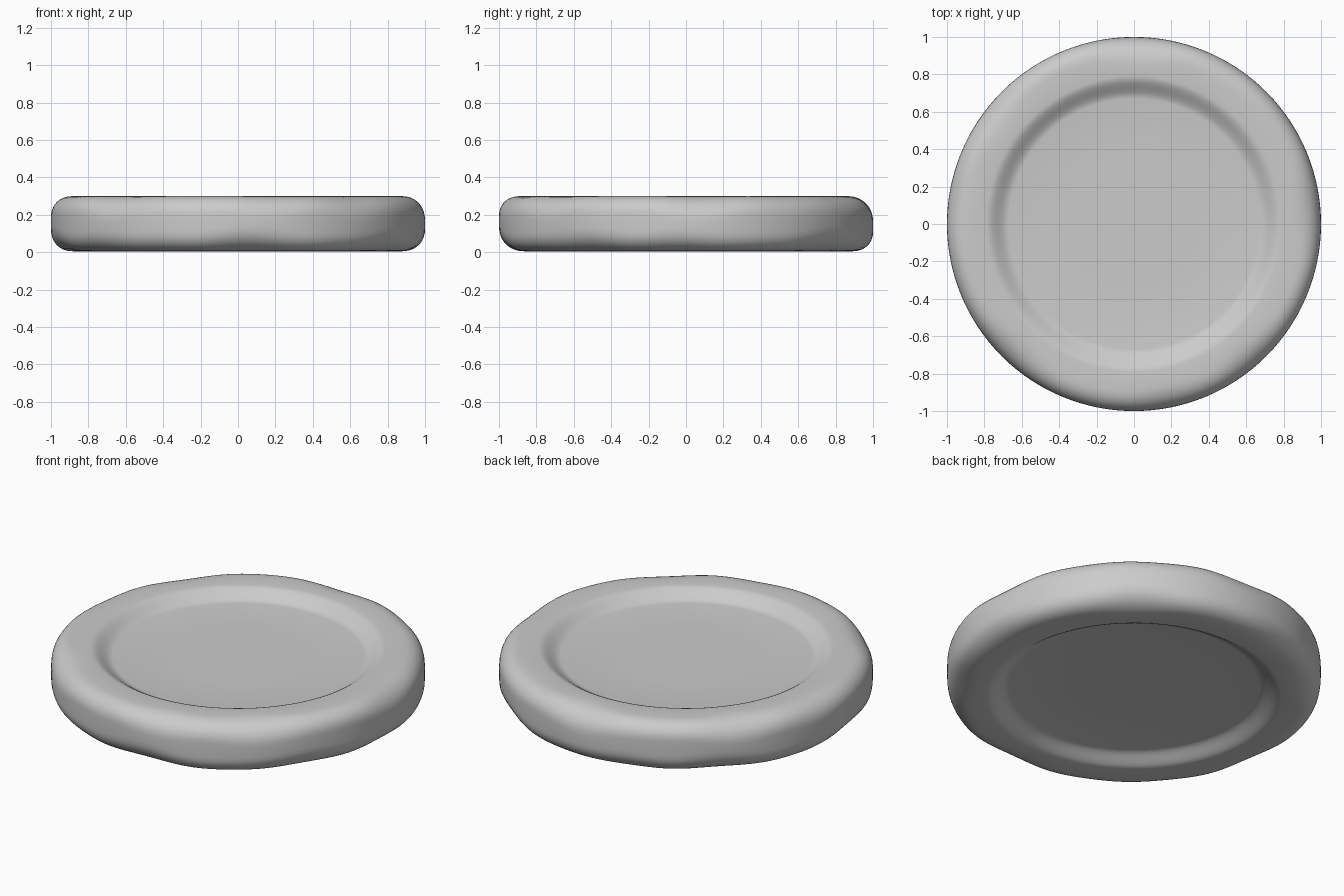
import bpy, bmesh
from math import sin, cos, pi, tau

if "Cube" in bpy.data.objects:
    bpy.data.objects.remove(bpy.data.objects["Cube"])

HEIGHT, DEPTH, SEGS = 0.295, 0.055, 128
MID = HEIGHT / 2 + 0.005


def wobble(a, phase):
    # uneven, hand-worn variation around the rim
    return (0.45 * sin(5 * a + phase) + 0.35 * sin(8 * a + 2.1 * phase)
            + 0.2 * sin(13 * a + 0.7 * phase))


def half_profile(a, phase):
    # dished floor, raised ring and rounded shoulder: (radius, height above middle)
    half = HEIGHT / 2
    pts = [(0.35, half - DEPTH)]
    for i in range(9):
        t = i / 8
        pts.append((0.67 + 0.12 * t, half - DEPTH * (1 - t * t * (3 - 2 * t))))
    w = wobble(a, phase)
    cr, cz = 0.125 + 0.035 * w, 0.115 + 0.025 * w
    for i in range(11):
        t = i / 10 * pi / 2
        pts.append((1 - cr + cr * sin(t) ** 0.9, half - cz + cz * cos(t) ** 0.9
                    if i < 10 else half - cz))
    return pts


# Worn round disc, dished on both faces
bm = bmesh.new()
rings = []
for s in range(SEGS):
    a = tau * s / SEGS
    top = [(r, MID + z) for r, z in half_profile(a, 0.6)]
    bottom = [(r, MID - z) for r, z in reversed(half_profile(a, 3.4))]
    rings.append([bm.verts.new((r * cos(a), r * sin(a), z)) for r, z in top + bottom])
for s in range(SEGS):
    p, q = rings[s], rings[(s + 1) % SEGS]
    for i in range(len(p) - 1):
        bm.faces.new((p[i], p[i + 1], q[i + 1], q[i]))
# Flat floor centres
bm.faces.new([r[0] for r in rings])
bm.faces.new([r[-1] for r in reversed(rings)])
bmesh.ops.recalc_face_normals(bm, faces=bm.faces)
mesh = bpy.data.meshes.new("dished_disc")
bm.to_mesh(mesh)
bm.free()
for f in mesh.polygons:
    f.use_smooth = True
disc = bpy.data.objects.new("dished_disc", mesh)
bpy.context.collection.objects.link(disc)
